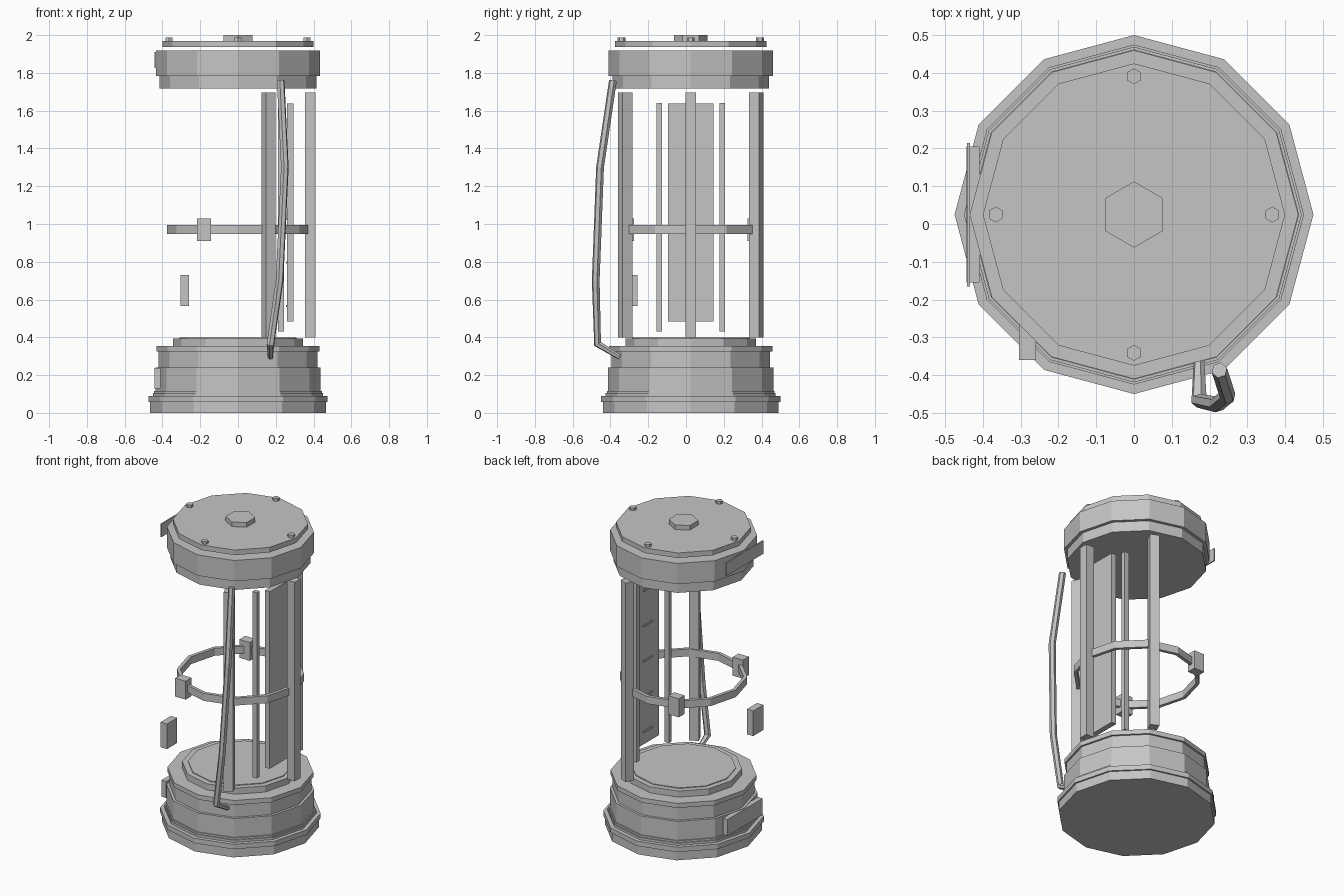
import bpy, math
from mathutils import Vector

cube = bpy.data.objects.get("Cube")
if cube:
    bpy.data.objects.remove(cube, do_unlink=True)

grey = bpy.data.materials.new("plain_grey")
grey.use_nodes = True
colour = (0.56, 0.56, 0.56, 1)
grey.diffuse_color = colour
grey.node_tree.nodes["Principled BSDF"].inputs["Base Color"].default_value = colour

CY = 0.025  # depth of the body axis


def prism(name, r, z0, z1, sides=12, x=0, y=0):
    """Upright polygonal disc with a corner on the y axis."""
    bpy.ops.mesh.primitive_cylinder_add(vertices=sides, radius=r, depth=z1 - z0,
                                        location=(x, CY + y, (z0 + z1) / 2))
    ob = bpy.context.object
    ob.name = name
    ob.data.materials.append(grey)


def box(name, size, x, y, z0, z1, turn=0):
    """Upright box, turned about z by degrees."""
    bpy.ops.mesh.primitive_cube_add(size=1, location=(x, CY + y, (z0 + z1) / 2),
                                    rotation=(0, 0, math.radians(turn)))
    ob = bpy.context.object
    ob.name = name
    ob.scale = (size[0], size[1], z1 - z0)
    ob.data.materials.append(grey)


# Stepped base
prism("base_foot", 0.465, 0, 0.06)
prism("base_rim", 0.475, 0.058, 0.09)
prism("base_band", 0.45, 0.09, 0.105)
prism("base_bead", 0.444, 0.105, 0.117)
prism("base_body", 0.437, 0.117, 0.24)
prism("base_shoulder", 0.42, 0.24, 0.325)
prism("base_collar", 0.432, 0.325, 0.355)
prism("base_neck", 0.345, 0.355, 0.395)
prism("base_seat", 0.31, 0.395, 0.40)

# Cap and bolts
prism("cap_skirt", 0.415, 1.717, 1.783)
prism("cap_body", 0.435, 1.783, 1.918)
prism("cap_plate", 0.40, 1.937, 1.97)
prism("cap_nut", 0.0875, 1.97, 2.0, 6)
for i in range(4):
    a = i * math.pi / 2
    prism("cap_bolt", 0.021, 1.97, 1.987, 6, 0.366 * math.cos(a), 0.366 * math.sin(a))

# Posts
for angle in (-65, 0, 65):
    a = math.radians(angle)
    box("post", (0.057, 0.057), 0.3825 * math.cos(a), 0.3825 * math.sin(a), 0.40, 1.695, angle)

# Inner panel with slats, and slim rods beside it
box("inner_panel", (0.035, 0.24), 0.277, 0, 0.485, 1.637)
for i in range(5):
    z = 0.56 + i * 0.23
    box("panel_slat", (0.008, 0.09), 0.258, 0, z, z + 0.012)
for side in (-1, 1):
    box("slim_rod", (0.032, 0.029), 0.228, side * 0.166, 0.432, 1.64)

# Middle ring with clamps
bpy.ops.mesh.primitive_cylinder_add(vertices=12, radius=0.377, depth=0.048,
                                    end_fill_type='NOTHING', location=(0, CY, 0.971))
ring = bpy.context.object
ring.name = "middle_ring"
ring.data.materials.append(grey)
wall = ring.modifiers.new("wall", 'SOLIDIFY')
wall.thickness = 0.022
wall.offset = -1
for side in (-1, 1):
    box("ring_clamp", (0.075, 0.06), -0.18, side * 0.33, 0.91, 1.03)

# Loose block and side plates
box("side_block", (0.046, 0.105), -0.282, -0.333, 0.567, 0.73)
box("base_plate", (0.034, 0.36), -0.426, 0, 0.13, 0.237)
box("cap_side_plate", (0.008, 0.38), -0.438, 0, 1.825, 1.91)

# Bent carrying handle, thinner at its lower tip
path = [(0.226, -0.387, 1.76), (0.248, -0.455, 1.3), (0.22, -0.478, 0.7),
        (0.172, -0.468, 0.365), (0.172, -0.352, 0.295)]
curve = bpy.data.curves.new("handle", 'CURVE')
curve.dimensions = '3D'
curve.bevel_depth = 0.021
curve.bevel_resolution = 1
curve.use_fill_caps = True
line = curve.splines.new('POLY')
line.points.add(len(path) - 1)
for point, co in zip(line.points, path):
    point.co = Vector(co).to_4d()
line.points[-1].radius = 0.65
line.use_smooth = False
curve.materials.append(grey)
handle = bpy.data.objects.new("handle", curve)
bpy.context.collection.objects.link(handle)
